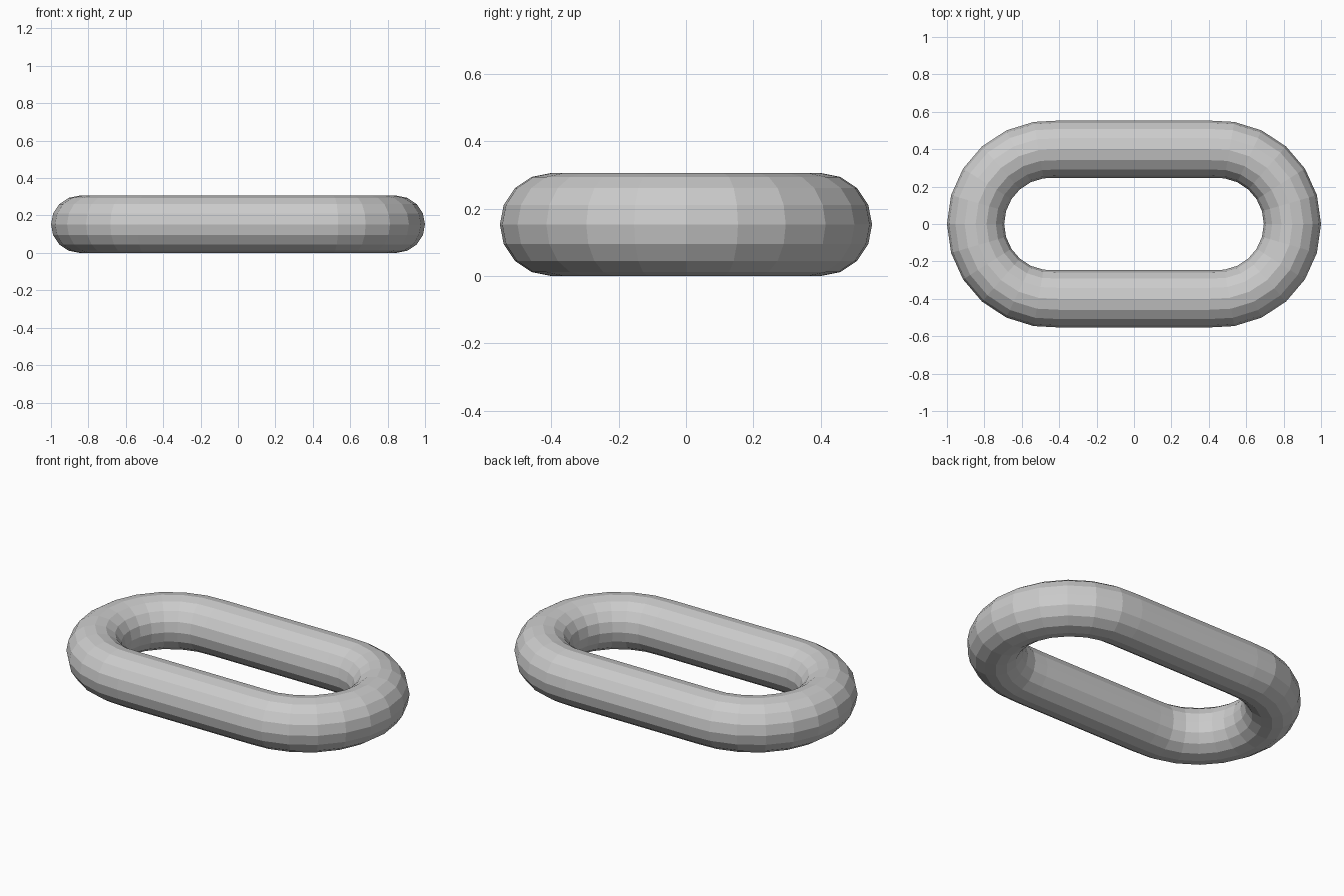
import bpy
from math import cos, sin, radians

cube = bpy.data.objects.get("Cube")
if cube:
    bpy.data.objects.remove(cube, do_unlink=True)

TUBE = 0.153       # radius of the bar
BEND = 0.4         # centre-line radius of the rounded ends
CENTRE = 0.447     # distance of each bend centre from the middle
STEP = radians(16.2)

# Centre line: one quarter, then mirrored into a closed oval
quarter = [(CENTRE + BEND * cos(i * STEP), BEND * sin(i * STEP)) for i in range(6)]
quarter.append((0.4, BEND))
half = quarter + [(-x, y) for x, y in reversed(quarter)]
path = half + [(x, -y) for x, y in reversed(half[1:-1])]

# Round bar swept along the centre line
curve = bpy.data.curves.new("chain_link", 'CURVE')
curve.dimensions = '3D'
curve.twist_mode = 'Z_UP'
curve.bevel_depth = TUBE
curve.bevel_resolution = 6
spline = curve.splines.new('POLY')
spline.points.add(len(path) - 1)
for point, (x, y) in zip(spline.points, path):
    point.co = (x, y, TUBE, 1)
spline.use_cyclic_u = True
spline.use_smooth = False

link = bpy.data.objects.new("chain_link", curve)
bpy.context.collection.objects.link(link)

# Turn the sweep into a flat-shaded mesh
bpy.ops.object.select_all(action='DESELECT')
link.select_set(True)
bpy.context.view_layer.objects.active = link
bpy.ops.object.convert(target='MESH')
bpy.ops.object.shade_flat()
